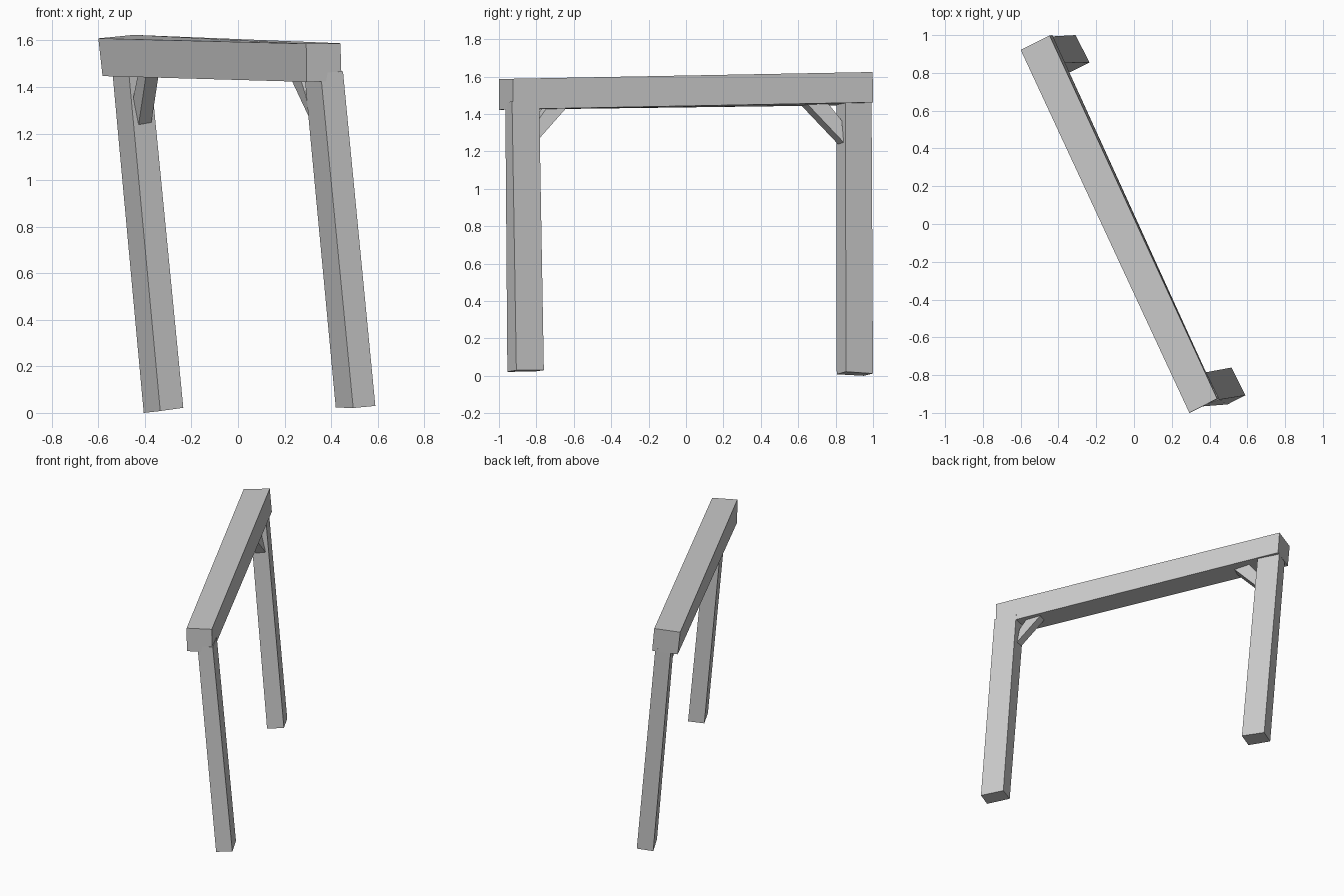
import bpy, bmesh
from mathutils import Vector


def loft(name, ring_a, ring_b):
    """Closed flat-faced solid between two matching end outlines."""
    bm = bmesh.new()
    a = [bm.verts.new(p) for p in ring_a]
    b = [bm.verts.new(p) for p in ring_b]
    n = len(a)
    bm.faces.new(a)
    bm.faces.new(b[::-1])
    for i in range(n):
        j = (i + 1) % n
        bm.faces.new((a[i], b[i], b[j], a[j]))
    bmesh.ops.recalc_face_normals(bm, faces=bm.faces)
    mesh = bpy.data.meshes.new(name)
    bm.to_mesh(mesh)
    bm.free()
    obj = bpy.data.objects.new(name, mesh)
    bpy.context.collection.objects.link(obj)
    return obj


def extrude(name, profile, offset):
    """Prism made by sliding a profile along an offset."""
    return loft(name, profile, [Vector(p) + Vector(offset) for p in profile])


# Crossbeam, slightly skewed, from front end to back end
loft("crossbeam",
     [(0.293, -1.0, 1.586), (0.44, -0.925, 1.588), (0.445, -0.925, 1.425), (0.295, -1.0, 1.422)],
     [(-0.60, 0.922, 1.609), (-0.447, 0.998, 1.624), (-0.432, 1.0, 1.462), (-0.582, 0.925, 1.447)])

# Leaning posts, foot outline to head outline
loft("front_post",
     [(0.59, -0.907, 0.03), (0.516, -0.76, 0.03), (0.42, -0.807, 0.023), (0.495, -0.955, 0.021)],
     [(0.451, -0.93, 1.467), (0.381, -0.785, 1.467), (0.285, -0.82, 1.46), (0.355, -0.966, 1.46)])
loft("back_post",
     [(-0.235, 0.855, 0.022), (-0.31, 1.0, 0.012), (-0.405, 0.95, 0.0), (-0.334, 0.806, 0.008)],
     [(-0.377, 0.853, 1.48), (-0.452, 0.992, 1.48), (-0.54, 0.943, 1.47), (-0.47, 0.805, 1.47)])

# Diagonal corner braces with cut ends
extrude("front_brace",
        [(0.23, -0.665, 1.43), (0.27, -0.77, 1.43), (0.292, -0.82, 1.36), (0.312, -0.82, 1.255)],
        (0.055, 0.028, 0.005))
extrude("back_brace",
        [(-0.395, 0.612, 1.45), (-0.43, 0.725, 1.452), (-0.45, 0.803, 1.354), (-0.427, 0.813, 1.238)],
        (0.055, 0.03, 0.01))
